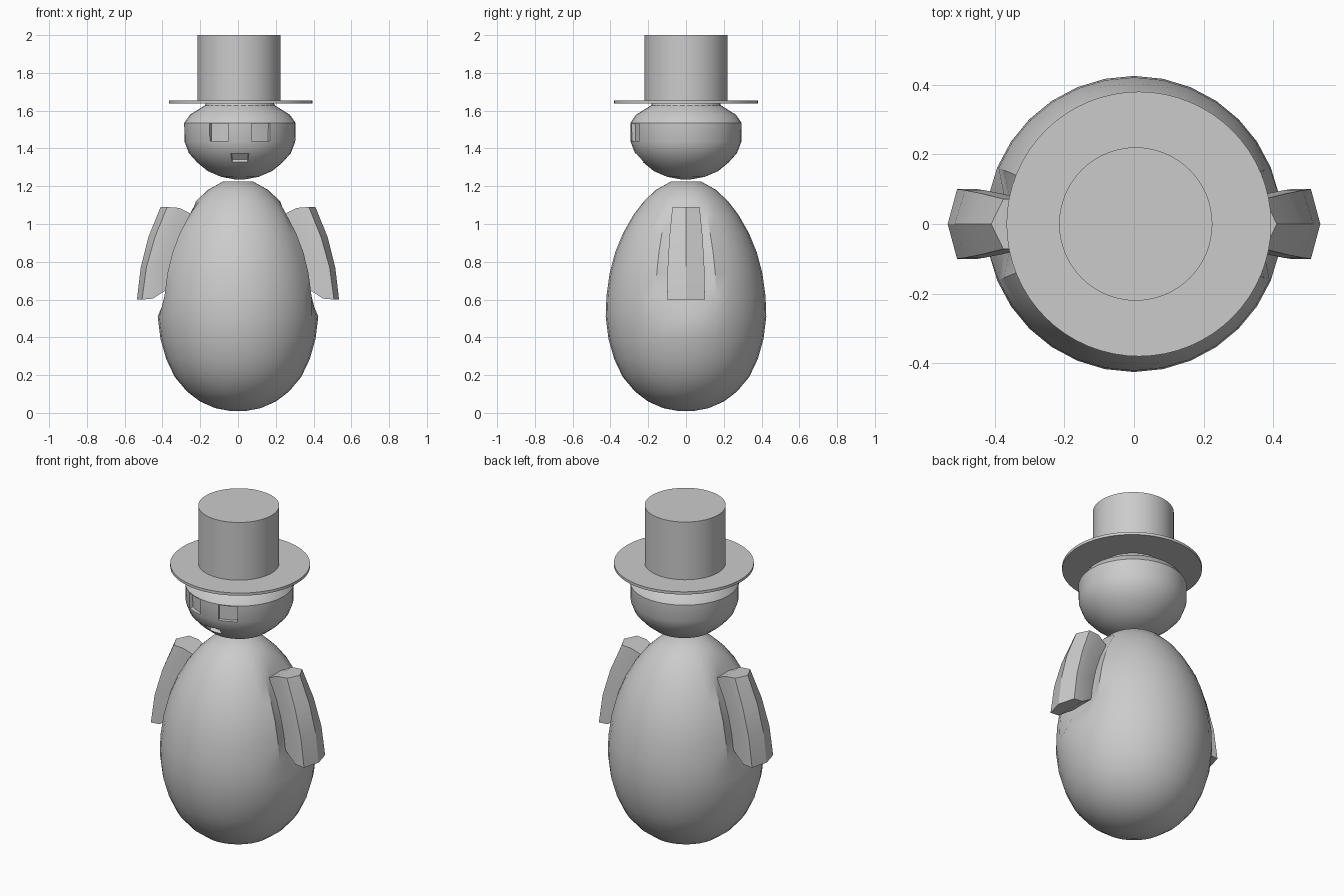
import bpy, bmesh, math

if "Cube" in bpy.data.objects:
    bpy.data.objects.remove(bpy.data.objects["Cube"])

SEG = 32
grey = bpy.data.materials.new("snow grey")
grey.diffuse_color = (0.6, 0.6, 0.6, 1)
grey.use_nodes = True
grey.node_tree.nodes["Principled BSDF"].inputs["Base Color"].default_value = grey.diffuse_color


def finish(name, bm, angle=30):
    """Turn a bmesh into a named object, smooth with sharp creases."""
    bmesh.ops.recalc_face_normals(bm, faces=bm.faces[:])
    me = bpy.data.meshes.new(name)
    bm.to_mesh(me)
    bm.free()
    me.materials.append(grey)
    me.shade_smooth()
    me.set_sharp_from_angle(angle=math.radians(angle))
    ob = bpy.data.objects.new(name, me)
    bpy.context.collection.objects.link(ob)
    return ob


def lathe(profile, cx=0.0, seg=SEG, push=None):
    """Revolve (radius, z) points; returns bmesh and faces[row][column]."""
    bm = bmesh.new()
    rings = []
    for r, z in profile:
        ring = []
        for i in range(seg):
            a = 2 * math.pi * i / seg
            k = r * (push(i, z) if push else 1)
            ring.append(bm.verts.new((cx + k * math.cos(a), k * math.sin(a), z)))
        rings.append(ring)
    faces = [[bm.faces.new((lo[i], lo[(i + 1) % seg], hi[(i + 1) % seg], hi[i]))
              for i in range(seg)] for lo, hi in zip(rings, rings[1:])]
    bm.faces.new(rings[0][::-1])
    bm.faces.new(rings[-1])
    return bm, faces


# Egg-shaped body with a shallow groove behind each arm
def arm_groove(i, z):
    return 0.9 if 0.6 < z < 1.1 and i in (0, 1, 31, 15, 16, 17) else 1

body_profile = [(.04, .01), (.12, .025), (.2, .06), (.27, .113), (.335, .19),
                (.38, .285), (.41, .39), (.425, .51), (.421, .62), (.404, .74),
                (.375, .85), (.334, .95), (.277, 1.05), (.223, 1.12),
                (.16, 1.18), (.08, 1.225)]
bm, _ = lathe(body_profile, push=arm_groove)
finish("body", bm)

# Head with recessed eyes and mouth
head_profile = [(.02, 1.235), (.1, 1.25), (.17, 1.28), (.225, 1.325), (.27, 1.375),
                (.293, 1.435), (.295, 1.535), (.265, 1.578), (.185, 1.628), (.18, 1.64)]
bm, rows = lathe(head_profile, cx=0.01)
for row, cols in ((5, (21, 22)), (5, (25, 26)), (3, (23, 24))):
    region = [rows[row][c] for c in cols]
    bm.normal_update()
    bmesh.ops.inset_region(bm, faces=region, thickness=0.004, use_even_offset=True)
    bm.normal_update()
    bmesh.ops.inset_region(bm, faces=region, thickness=0.0005, depth=-0.02,
                           use_even_offset=True)
finish("head", bm)

# Top hat
bm, _ = lathe([(.38, 1.638), (.38, 1.654)], cx=0.014, seg=64)
finish("hat_brim", bm)
bm, _ = lathe([(.22, 1.65), (.22, 2.0)], cx=0.005, seg=64)
finish("hat_crown", bm)

# Arms: half width, outer middle x/z, outer edge x, mid x/z, root x/z (bottom to top)
arm_rows = [(.1, .535, .6, .508, .45, .605, .35, .67),
            (.097, .515, .77, .485, .43, .77, .33, .80),
            (.088, .475, .93, .44, .385, .93, .29, .93),
            (.072, .41, 1.09, .375, .31, 1.085, .22, 1.04)]
for side, name in ((1, "right_arm"), (-1, "left_arm")):
    bm = bmesh.new()
    loops = []
    for w, ox, oz, ex, mx, mz, rx, rz in arm_rows:
        pts = [(rx, -w * .7, rz), (mx, -w, mz), (ex, -w, oz), (ox, 0, oz),
               (ex, w, oz), (mx, w, mz), (rx, w * .7, rz)]
        loops.append([bm.verts.new((side * x, y, z)) for x, y, z in pts])
    for lo, hi in zip(loops, loops[1:]):
        for i in range(7):
            j = (i + 1) % 7
            bm.faces.new((lo[i], lo[j], hi[j], hi[i]))
    for end in (loops[0], loops[-1]):
        bm.faces.new((end[0], end[1], end[5], end[6]))
        bm.faces.new(end[1:6])
    finish(name, bm, 25)
